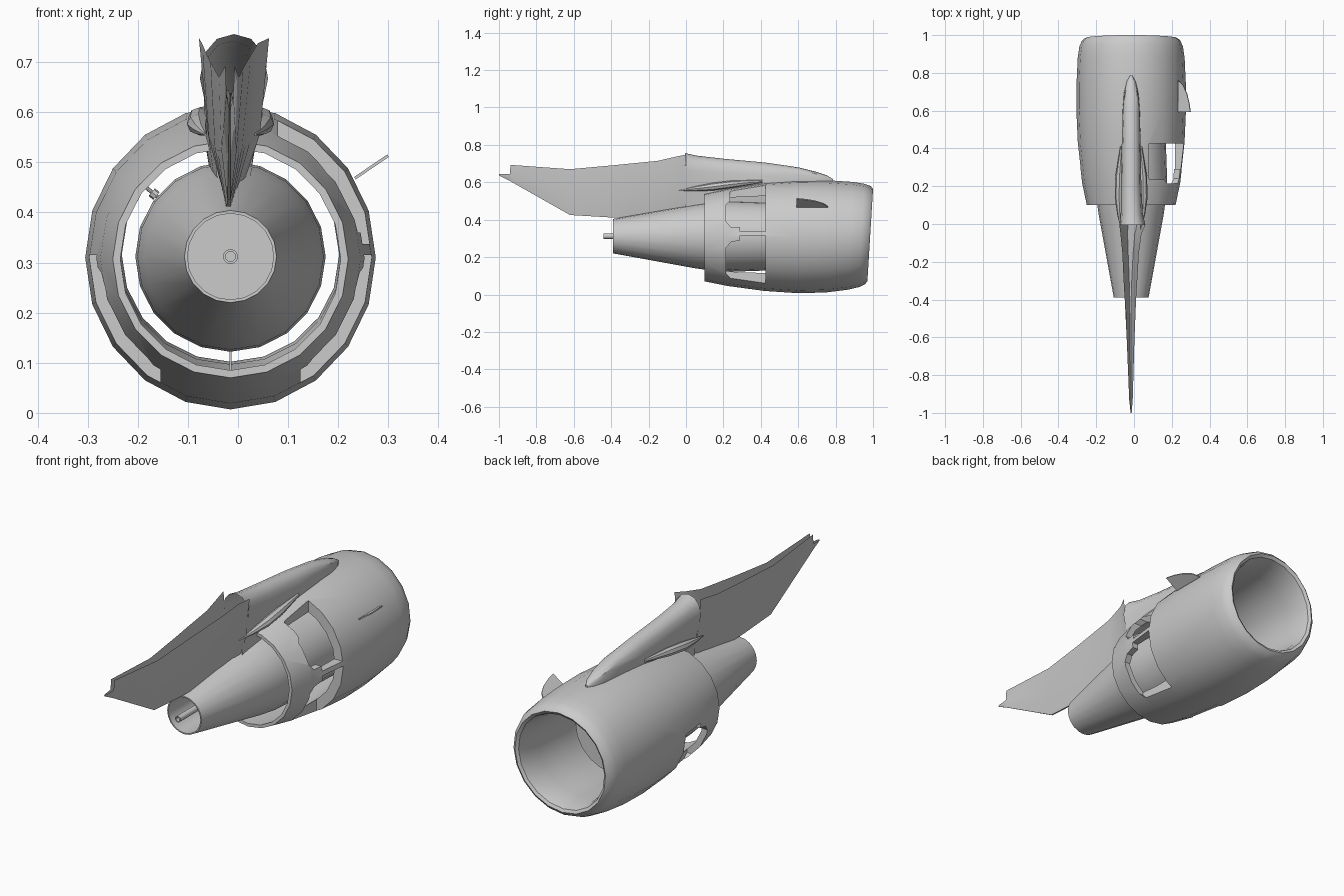
import bpy, bmesh, math
from mathutils import Vector

if "Cube" in bpy.data.objects:
    bpy.data.objects.remove(bpy.data.objects["Cube"])

CX, CZ, SIDES = -0.015, 0.31, 20


def finish(name, bm, angle=35):
    bmesh.ops.recalc_face_normals(bm, faces=bm.faces)
    me = bpy.data.meshes.new(name)
    bm.to_mesh(me)
    bm.free()
    ob = bpy.data.objects.new(name, me)
    bpy.context.collection.objects.link(ob)
    bpy.ops.object.select_all(action='DESELECT')
    ob.select_set(True)
    bpy.context.view_layer.objects.active = ob
    if angle:
        bpy.ops.object.shade_smooth_by_angle(angle=math.radians(angle))
    return ob


def loft(name, rings, closed=True, loop=False, cap0=False, cap1=False, angle=35):
    """Skin a list of equally sized point rings."""
    bm = bmesh.new()
    vs = [[bm.verts.new(p) for p in r] for r in rings]
    n = len(rings[0])
    pairs = list(zip(vs, vs[1:])) + ([(vs[-1], vs[0])] if loop else [])
    for a, b in pairs:
        for i in range(n if closed else n - 1):
            j = (i + 1) % n
            bm.faces.new((a[i], a[j], b[j], b[i]))
    if cap0:
        bm.faces.new(vs[0])
    if cap1:
        bm.faces.new(vs[-1])
    return finish(name, bm, angle)


def ring(y, rx, rz=None, zc=CZ, xc=CX, n=SIDES, tilt=0.0):
    rz = rz or rx
    out = []
    for i in range(n):
        a = 2 * math.pi * i / n
        dz = rz * math.sin(a)
        out.append((xc + rx * math.cos(a), y + dz * tilt, zc + dz))
    return out


def prism(name, pts, offset, angle=0):
    """Solid from a flat outline swept along a vector."""
    off = Vector(offset)
    return loft(name, [pts, [Vector(p) + off for p in pts]], cap0=True, cap1=True, angle=angle)


# Nacelle: outer skin, rounded tilted inlet lip, inner duct (y, rx, rz, centre z)
profile = [(.10, .235, .237, .307), (.22, .260, .262, .308), (.42, .282, .291, .310),
           (.60, .290, .303, .310), (.75, .289, .300, .311), (.88, .283, .288, .314),
           (.94, .274, .276, .316), (.972, .260, .263, .317), (.985, .243, .247, .318),
           (.976, .230, .233, .318), (.94, .221, .222, .318), (.85, .217, .214, .316),
           (.60, .221, .217, .314), (.45, .238, .240, .310), (.30, .236, .238, .308),
           (.10, .220, .222, .307)]
nacelle = loft("nacelle", [ring(y, rx, rz, zc, tilt=.06 * max(0, (y - .7) / .28))
                           for y, rx, rz, zc in profile], loop=True, angle=0)

# Missing access panels: upper right, lower right, lower left
upper = [(.425, .337), (.29, .337), (.29, .36), (.24, .36), (.215, .39), (.215, .48),
         (.235, .50), (.235, .55), (.29, .575), (.425, .60)]
lower = [(.425, .315), (.29, .315), (.29, .29), (.24, .28), (.215, .25), (.215, .11),
         (.25, .075), (.32, .06), (.425, .045)]
cuts = [(upper, .095, .4), (lower, .14, .4), (lower, -.14, -.4)]
for poly, x0, dx in cuts:
    cutter = prism("panel_cutter", [(CX + x0, y, z) for y, z in poly], (dx, 0, 0))
    cutter.hide_render = True
    bpy.context.view_layer.objects.active = nacelle
    mod = nacelle.modifiers.new("panel", 'BOOLEAN')
    mod.operation, mod.solver, mod.object = 'DIFFERENCE', 'EXACT', cutter
    bpy.ops.object.modifier_apply(modifier=mod.name)
    bpy.data.objects.remove(cutter)
bpy.ops.object.select_all(action='DESELECT')
nacelle.select_set(True)
bpy.context.view_layer.objects.active = nacelle
bpy.ops.object.shade_smooth_by_angle(angle=math.radians(35))

# Engine core: closed at the fan end, hollow at the tail
core = [(.60, .188), (.42, .184), (.25, .190), (.15, .186), (.05, .172), (-.39, .092),
        (-.39, .086), (-.12, .086)]
loft("engine_core", [ring(y, r, zc=.312) for y, r in core], cap0=True, cap1=True)

# Hollow drain tube in the tail
loft("tail_tube", [ring(y, r, zc=.312, n=12)
                   for y, r in [(-.12, .015), (-.44, .015), (-.44, .010), (-.40, .010)]],
     cap1=True)

# Pylon fairing: rounded-top hull over the nacelle
# (y, bottom z, top z, half width low, half width high, centre x)
hull = [(.785, .58, .618, .008, .006, CX), (.755, .57, .636, .026, .022, CX),
        (.69, .56, .658, .040, .036, CX), (.60, .55, .680, .046, .044, CX),
        (.42, .46, .706, .050, .050, CX), (.20, .46, .726, .050, .054, CX),
        (.06, .45, .742, .045, .058, -.012), (-.005, .44, .756, .040, .068, -.008)]
rings = []
for y, zb, zt, wl, wh, xc in hull:
    h = zt - zb
    half = [(wl * .75, zb), (wl, zb + h * .3), (wh, zb + h * .72),
            (wh * .86, zb + h * .88), (wh * .5, zb + h * .97)]
    rings.append([(xc + w, y, z) for w, z in half] + [(xc, y, zt)]
                 + [(xc - w, y, z) for w, z in reversed(half)])
loft("pylon_fairing", rings, cap0=True)

# Pylon tail: thin V-shaped trough, open on top where the wing sits
trough = [(.00, .43, .748, .034, .070, -.008), (-.05, .42, .738, .028, .056, -.016),
          (-.15, .415, .715, .022, .044, -.018), (-.30, .412, .700, .018, .036, -.019),
          (-.40, .412, .690, .014, .030, -.019), (-.62, .425, .670, .010, .020, -.018),
          (-.938, .605, .693, .005, .009, -.016), (-.942, .607, .645, .004, .008, -.016),
          (-1.0, .637, .643, .002, .003, -.015)]
rings = []
for y, zb, zt, wl, wh, xc in trough:
    zm = zb + (zt - zb) * .4
    rings.append([(xc + wh, y, zt), (xc + (wl + wh) / 2, y, zm), (xc + wl * .3, y, zb),
                  (xc - wl * .3, y, zb), (xc - (wl + wh) / 2, y, zm), (xc - wh, y, zt)])
loft("pylon_tail", rings, closed=False)

# Pointed side fairings where the pylon meets the nacelle
for side, label in ((-1, "left"), (1, "right")):
    spike = [(-.04, .050, .555, .002), (.05, .060, .566, .014), (.14, .064, .576, .023),
             (.25, .062, .590, .022), (.41, .050, .605, .008)]
    loft(label + "_side_fairing",
         [ring(y, r, r * .9, z, CX + side * x, 8) for y, x, z, r in spike],
         cap0=True, cap1=True)

# Strake on the right of the nacelle
strake = [(.235, .76), (.262, .735), (.282, .69), (.294, .64), (.301, .592), (.235, .592)]
prism("strake", [(x, y, .466 + (x - .235) * .68) for x, y in strake], (-.003, 0, .005))

# Lower strut between core and duct
prism("lower_strut", [(CX - .002, y, z) for y, z in
                      [(.43, .075), (.43, .127), (.58, .127), (.58, .09)]], (.004, 0, 0))

# Small sensor probe in the upper left of the duct
d = Vector((-.77, 0, .64))
u = Vector((.64, 0, .77))
base = Vector((CX, .45, CZ)) + d * .18
rings = []
for t, r in [(0, .004), (.012, .004), (.012, .010), (.024, .010), (.024, .004), (.07, .004)]:
    rings.append([base + d * t + (u * math.cos(k * math.pi / 4)
                  + Vector((0, 1, 0)) * math.sin(k * math.pi / 4)) * r for k in range(8)])
loft("sensor_probe", rings, cap0=True, cap1=True)
